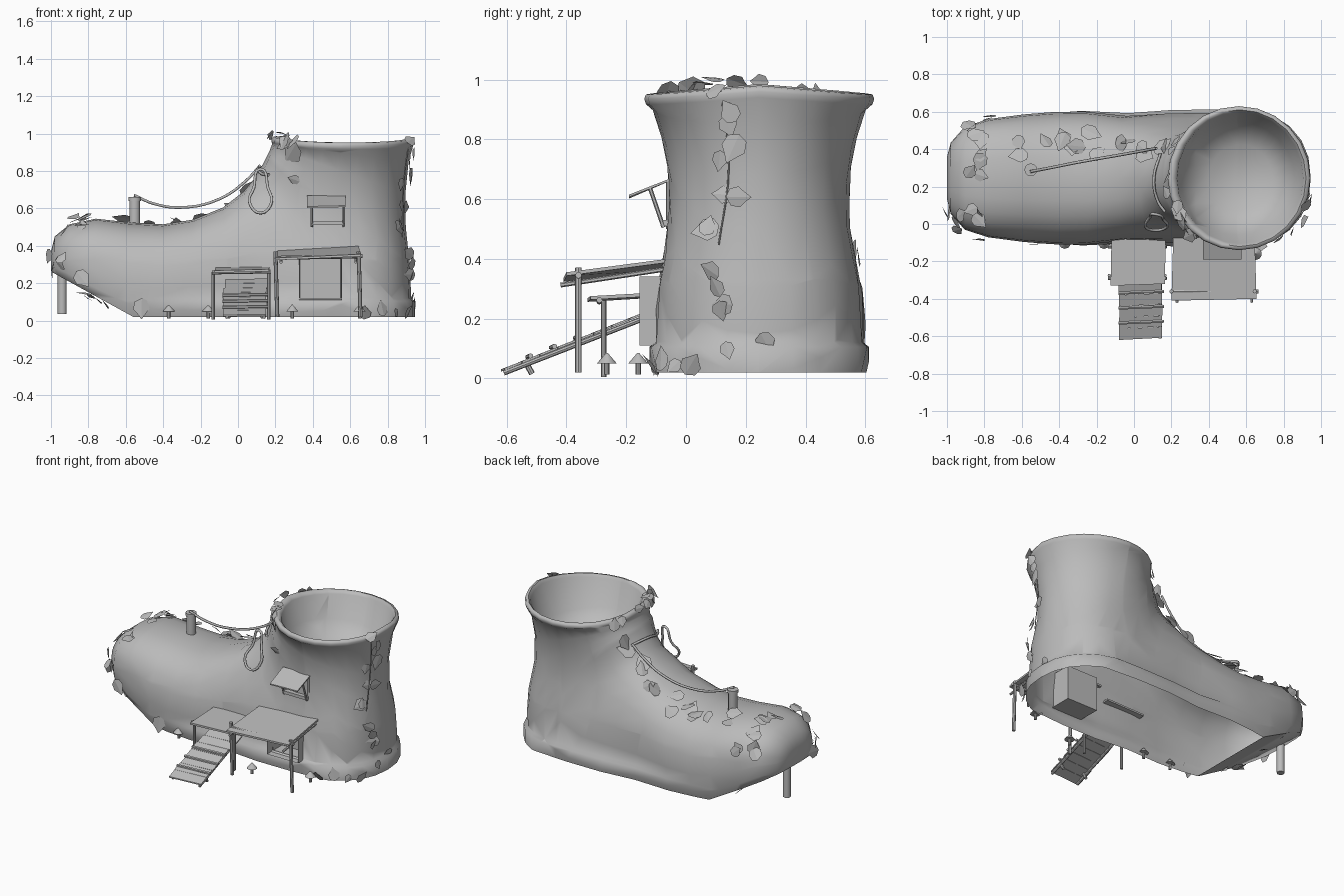
import bpy, bmesh, math, random
from mathutils import Vector
from mathutils.bvhtree import BVHTree

random.seed(4)
if "Cube" in bpy.data.objects:
    bpy.data.objects.remove(bpy.data.objects["Cube"])

grey = bpy.data.materials.new("plain_grey")
grey.use_nodes = True
COLOUR = (0.5, 0.5, 0.5, 1)
grey.diffuse_color = COLOUR
grey.node_tree.nodes["Principled BSDF"].inputs["Base Color"].default_value = COLOUR


def finish(name, bm, smooth=None):
    """Turn a bmesh into a named object."""
    mesh = bpy.data.meshes.new(name)
    bm.to_mesh(mesh)
    mesh.materials.append(grey)
    ob = bpy.data.objects.new(name, mesh)
    bpy.context.collection.objects.link(ob)
    if smooth:
        bpy.ops.object.select_all(action='DESELECT')
        ob.select_set(True)
        bpy.context.view_layer.objects.active = ob
        bpy.ops.object.shade_smooth_by_angle(angle=math.radians(smooth))


def table(pairs, v):
    """Piecewise linear lookup."""
    for (a, fa), (b, fb) in zip(pairs, pairs[1:]):
        if v <= b:
            return fa + (fb - fa) * max(0, (v - a) / (b - a))
    return pairs[-1][1]


def cut(bm, co, no, clear=False):
    bmesh.ops.bisect_plane(bm, geom=bm.verts[:] + bm.edges[:] + bm.faces[:],
                           plane_co=co, plane_no=no, clear_inner=clear)


def rod(name, a, b, r, r2=None, sides=8):
    """Round post from a to b."""
    a, b = Vector(a), Vector(b)
    bm = bmesh.new()
    bmesh.ops.create_cone(bm, cap_ends=True, segments=sides, radius1=r,
                          radius2=r if r2 is None else r2, depth=(b - a).length)
    rot = (b - a).to_track_quat('Z', 'Y').to_matrix()
    for v in bm.verts:
        v.co = rot @ v.co + (a + b) / 2
    finish(name, bm, 40)


def slab(name, corners, thick):
    """Board from four corners, thickened downward."""
    bm = bmesh.new()
    top = [bm.verts.new(c) for c in corners]
    low = [bm.verts.new(Vector(c) - Vector((0, 0, thick))) for c in corners]
    bm.faces.new(top)
    bm.faces.new(low[::-1])
    for i in range(4):
        j = (i + 1) % 4
        bm.faces.new((top[i], low[i], low[j], top[j]))
    bmesh.ops.recalc_face_normals(bm, faces=bm.faces)
    finish(name, bm)


def cord(name, points, r, closed=False):
    cu = bpy.data.curves.new(name, 'CURVE')
    cu.dimensions = '3D'
    cu.bevel_depth, cu.bevel_resolution, cu.resolution_u = r, 1, 5
    sp = cu.splines.new('BEZIER')
    sp.bezier_points.add(len(points) - 1)
    for bp, p in zip(sp.bezier_points, points):
        bp.co = p
        bp.handle_left_type = bp.handle_right_type = 'AUTO'
    sp.use_cyclic_u = closed
    cu.materials.append(grey)
    bpy.context.collection.objects.link(bpy.data.objects.new(name, cu))


# Boot skin: rings fanned from the toe, round the heel and up to the rim
# (underside x, z, upper x, z, width scale)
RINGS = [(-1.0, .27, -1.0, .37, .8), (-.98, .2, -.98, .45, 1), (-.91, .12, -.9, .515, 1),
         (-.8, .01, -.76, .545, 1), (-.6, -.12, -.58, .525, 1), (-.48, -.16, -.4, .515, 1),
         (-.3, -.18, -.24, .54, 1), (0, -.22, -.08, .605, 1), (.3, -.28, .03, .69, 1),
         (.65, -.32, .08, .75, 1), (.925, -.25, .11, .8, 1), (.925, .02, .135, .84, 1),
         (.925, .15, .15, .87, 1), (.918, .3, .16, .89, 1), (.897, .5, .17, .91, 1),
         (.895, .68, .177, .93, 1), (.912, .85, .183, .945, 1), (.938, .94, .18, .955, 1),
         (.943, .96, .18, .97, 1), (.938, .975, .19, .985, .985), (.92, .98, .21, .985, .95),
         (.905, .96, .23, .965, .91), (.86, .74, .25, .8, .95), (.74, .65, .4, .67, .6)]
SHAFT_W = [(0, .36), (.12, .355), (.3, .345), (.5, .303), (.68, .302), (.8, .325), (.9, .357), (.96, .385)]
FOOT_W = [(-1, .14), (-.98, .19), (-.95, .235), (-.9, .28), (-.75, .325), (-.5, .35), (-.3, .36), (0, .325), (.3, .34)]
SIDES = 24
boot = bmesh.new()
loops = []
for k, (bx, bz, tx, tz, scale) in enumerate(RINGS):
    power = 2.5 if k < 9 else 2.25 if k < 14 else 2
    ring = []
    for i in range(SIDES):
        a = math.tau * i / SIDES
        c, s = math.cos(a), math.sin(a)
        up = math.copysign(abs(c) ** (2 / power), c)
        side = math.copysign(abs(s) ** (2 / power), s)
        x, z = bx + (tx - bx) * (up + 1) / 2, bz + (tz - bz) * (up + 1) / 2
        m = min(1, max(0, (x + .1) / .4))
        w = table(FOOT_W, x) * (1 - m) + table(SHAFT_W, z) * m
        if 16 < k < 22:
            z -= .03 * abs(s)
        ring.append(boot.verts.new((x, .245 + side * w * scale, z)))
    loops.append(ring)
for r0, r1 in zip(loops, loops[1:]):
    for i in range(SIDES):
        j = (i + 1) % SIDES
        boot.faces.new((r0[i], r0[j], r1[j], r1[i]))
boot.faces.new(loops[0][::-1])
boot.faces.new(loops[-1])
bmesh.ops.recalc_face_normals(boot, faces=boot.faces)
# Flat toe ramp underneath, then the open bottom
cut(boot, (-.56, 0, .02), (.22, 0, .4), True)
bmesh.ops.holes_fill(boot, edges=[e for e in boot.edges if e.is_boundary])
cut(boot, (0, 0, .02), (0, 0, 1), True)
# Welt swelling along the lower edge
for z in (.105, .12):
    cut(boot, (0, 0, z), (0, 0, 1))
boot.normal_update()
shift = {}
for v in boot.verts:
    if v.co.z < .11 and v.co.x > -.45:
        out = Vector((v.normal.x, v.normal.y, 0)).normalized()
        shift[v] = out * .02 * min(1, (v.co.x + .45) / .4)
for v, d in shift.items():
    v.co += d
tree = BVHTree.FromBMesh(boot)


def on_boot(p, gap=.01):
    """Nearest point on the skin, lifted, with its normal."""
    co, no, _, _ = tree.find_nearest(Vector(p))
    return co + no * gap, no


# Doorway opening in the wall
for x in (.33, .55):
    cut(boot, (x, 0, 0), (1, 0, 0))
cut(boot, (0, 0, .33), (0, 0, 1))
hole = []
for f in boot.faces:
    c = f.calc_center_median()
    if .33 < c.x < .55 and .12 < c.z < .33 and c.y < 0:
        hole.append(f)
bmesh.ops.delete(boot, geom=hole, context='FACES')
finish("boot_body", boot, 60)

# Door frame with a recessed door
frame = bmesh.new()
bmesh.ops.create_cube(frame, size=1)
for v in frame.verts:
    v.co = (.44 + v.co.x * .23, -.06 + v.co.y * .19, .225 + v.co.z * .23)
front = [f for f in frame.faces if f.normal.y < -.9]
bmesh.ops.inset_region(frame, faces=front, thickness=.008)
for v in front[0].verts:
    v.co.y += .15
finish("door_frame", frame)
slab("door_panel", [(.345, -.01, .32), (.49, -.01, .32), (.49, .005, .32), (.345, .005, .32)], .2)

# Window sill, shutter and props
slab("window_shutter", [(.37, -.19, .61), (.575, -.19, .615), (.575, -.05, .67), (.37, -.05, .67)], .008)
slab("window_sill", [(.39, -.085, .53), (.57, -.085, .53), (.57, -.03, .53), (.39, -.03, .53)], .02)
for x in (.395, .565):
    rod("shutter_prop", (x, -.075, .505), (x, -.12, .635), .007, sides=6)
    rod("window_jamb", (x, -.06, .5), (x, -.06, .66), .007, sides=6)

# Porch roof on posts
slab("porch_roof", [(.2, -.41, .335), (.655, -.4, .355), (.645, -.06, .4), (.21, -.06, .375)], .012)
rod("porch_beam", (.195, -.36, .335), (.665, -.36, .345), .011)
for x in (.21, .655):
    rod("porch_post", (x, -.36, .02), (x - .01, -.36, .37), .011)
for x in (.23, .63):
    rod("porch_rafter", (x, -.42, .312), (x, -.07, .365), .008, sides=6)

# Landing and plank ramp
slab("landing", [(-.125, -.33, .268), (.165, -.32, .275), (.17, -.05, .29), (-.12, -.05, .285)], .012)
for y in (-.29, -.12):
    rod("landing_beam", (-.14, y, .257), (.175, y, .262), .01)
for x in (-.132, .165):
    rod("landing_post", (x, -.275, .005), (x, -.275, .26), .009)
for x in (-.06, .14):
    rod("ramp_rail", (x, -.61, .018), (x, -.13, .205), .009)
for i in range(8):
    y, z = -.62 + i * .06, .03 + i * .024
    j = random.uniform(-.008, .008)
    slab("ramp_plank", [(-.075 + j, y, z), (.155 + j, y + .012, z + .004),
                        (.155 + j, y + .07, z + .027), (-.075 + j, y + .06, z + .023)], .008)
for y in (-.53, -.45, -.37):
    z = .035 + (y + .62) * .4
    rod("ramp_crossbar", (-.082, y, z), (.16, y + .01, z + .004), .009, sides=6)
for x in (-.05, .13):
    rod("ramp_foot", (x, -.515, .015), (x, -.54, .06), .01)

# Chimney, toe support, cords
rod("chimney", (-.552, .29, .48), (-.552, .29, .65), .029, sides=12)
rod("chimney_cap", (-.552, .29, .64), (-.552, .29, .66), .034, sides=12)
rod("toe_support", (-.94, .27, .035), (-.94, .27, .32), .024, sides=12)
cord("long_cord", [(-.555, .28, .67), (-.45, .3, .625), (-.3, .33, .605), (-.1, .365, .65),
                   (.04, .39, .745), (.12, .405, .83)], .008)
cord("cross_lace", [on_boot(p, .012)[0] for p in
                    ((.11, .4, .82), (.1, .25, .82), (.1, .1, .8), (.11, .03, .8))], .008)
teardrop = [(.12, .02, .81), (.16, -.02, .71), (.178, -.06, .63), (.12, -.08, .575), (.062, -.08, .63), (.085, -.02, .71)]
cord("lace_loop", [(x, on_boot((x, y, z))[0].y - .012, z) for x, y, z in teardrop], .008, True)

# Ivy: leaves along trails
ivy = bmesh.new()
OUTLINE = [(0, -.5), (.38, -.3), (.45, .1), (.22, .35), (0, .65), (-.25, .3), (-.45, .05), (-.35, -.35)]


def leaf(p, size, lift=.015):
    co, no = on_boot(p, lift)
    tilt = Vector([random.uniform(-.4, .4) for _ in range(3)])
    q = (no + tilt).to_track_quat('Z', 'Y')
    spin = random.uniform(0, math.tau)
    vs = []
    for u, v in OUTLINE:
        a, b = u * math.cos(spin) - v * math.sin(spin), u * math.sin(spin) + v * math.cos(spin)
        vs.append(ivy.verts.new(co + q @ Vector((a, b, -.12 * abs(u))) * size))
    ivy.faces.new(vs[:5])
    ivy.faces.new(vs[4:] + vs[:1])


# path, leaf count, leaf size, scatter, greatest lift
HEEL = [(.95, .1, .98), (.91, .13, .7), (.9, .1, .45), (.93, .12, .2)]
TRAILS = [
    (HEEL, 13, .085, .05, .04),
    ([(-.65, .42, .56), (-.4, .45, .52), (-.15, .47, .57), (.05, .45, .72), (.17, .46, .94)], 14, .1, .05, .03),
    ([(-.8, .57, .4), (-.88, .45, .53), (-.88, .25, .52), (-.9, .05, .46), (-.92, 0, .3), (-.8, 0, .15)],
     21, .085, .07, .04),
    ([(.3, -.05, .93), (.23, .02, .97), (.18, .14, .98), (.19, .38, .98)], 7, .08, .03, .04),
    ([(.7, -.12, .04), (.83, -.05, .06), (.9, .05, .06), (.93, .25, .1)], 6, .07, .03, .03),
]
for pts, count, size, scatter, lift in TRAILS:
    pts = [Vector(p) for p in pts]
    for i in range(count):
        t = i / (count - 1) * (len(pts) - 1)
        k = min(int(t), len(pts) - 2)
        p = pts[k].lerp(pts[k + 1], t - k)
        leaf(p + Vector([random.uniform(-scatter, scatter) for _ in range(3)]),
             size * random.uniform(.75, 1.15), random.uniform(.01, lift))
for p, size in (((.27, -.05, .9), .15), ((.22, 0, .97), .12), ((.285, -.06, .75), .06),
                ((-.52, -.14, .06), .1), ((-.7, .02, .1), .06), ((-.75, .5, .1), .06),
                ((-.8, .3, .1), .06), ((-.2, .38, .56), .09), ((-.33, .42, .53), .1)):
    leaf(p, size)
finish("ivy_leaves", ivy)
cord("heel_ivy_stem", [on_boot(p)[0] for p in HEEL[:3]], .003)

# Mushrooms by the wall
for x, y in ((-.37, -.1), (-.16, -.1), (.29, -.265), (.65, -.16)):
    rod("mushroom_stem", (x, y, .012), (x, y, .055), .009)
    rod("mushroom_cap", (x, y, .05), (x, y, .085), .033, .003, 10)
